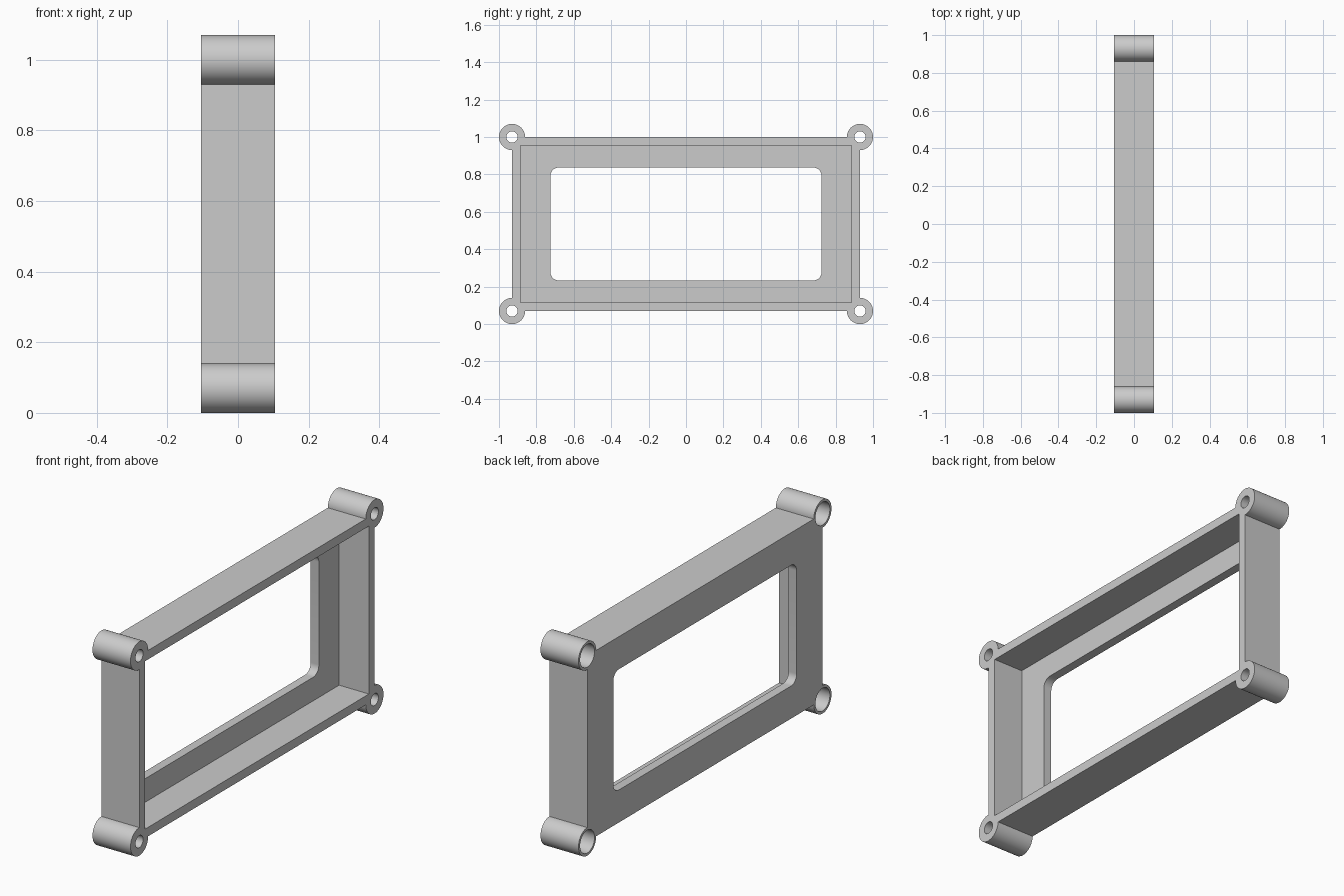
import bpy, bmesh
from math import cos, sin, radians

old = bpy.data.objects.get("Cube")
if old:
    bpy.data.objects.remove(old, do_unlink=True)

grey = bpy.data.materials.new("light grey")
grey.use_nodes = True
grey.diffuse_color = (0.6, 0.6, 0.6, 1)
grey.node_tree.nodes["Principled BSDF"].inputs["Base Color"].default_value = (0.6, 0.6, 0.6, 1)

MID_Z = 0.535
DEPTH = 0.105            # half depth along x
CORNER_Y, CORNER_Z = 0.93, 0.465


def arc(cy, cz, radius, middle, span, steps):
    """Points around a centre in the y-z plane, anticlockwise."""
    angles = [radians(middle + span * (i / steps - 0.5)) for i in range(steps + 1)]
    return [(cy + radius * cos(a), cz + radius * sin(a)) for a in angles]


def corner_loop(half_y, half_z, radius, span, steps):
    """Rectangle outline with an arc centred on each corner."""
    points = []
    for k, (sy, sz) in enumerate([(1, 1), (-1, 1), (-1, -1), (1, -1)]):
        points += arc(sy * half_y, sz * half_z, radius, 45 + 90 * k, span, steps)
    return points


def prism(name, outline, x0, x1):
    """Extrude a y-z outline from x0 to x1."""
    bm = bmesh.new()
    base = bm.faces.new([bm.verts.new((x0, y, z + MID_Z)) for y, z in outline])
    grown = bmesh.ops.extrude_face_region(bm, geom=[base])["geom"]
    verts = [g for g in grown if isinstance(g, bmesh.types.BMVert)]
    bmesh.ops.translate(bm, verts=verts, vec=(x1 - x0, 0, 0))
    bmesh.ops.recalc_face_normals(bm, faces=bm.faces)
    mesh = bpy.data.meshes.new(name)
    bm.to_mesh(mesh)
    bm.free()
    mesh.materials.append(grey)
    obj = bpy.data.objects.new(name, mesh)
    bpy.context.collection.objects.link(obj)
    return obj


def circle(cy, cz, radius):
    return arc(cy, cz, radius, 0, 360, 48)[:-1]


# Frame with a round boss on every corner
frame = prism("bezel_frame", corner_loop(CORNER_Y, CORNER_Z, 0.07, 270, 48), -DEPTH, DEPTH)

# Open cavity and rounded window
cavity = [(0.885, 0.42), (-0.885, 0.42), (-0.885, -0.42), (0.885, -0.42)]
cutters = [
    prism("cavity_cutter", cavity, -0.06, 0.2),
    prism("window_cutter", corner_loop(0.68, 0.257, 0.045, 90, 10), -0.2, 0.0),
]

# Screw holes, widened from the plate side
for sy in (-1, 1):
    for sz in (-1, 1):
        y, z = sy * CORNER_Y, sz * CORNER_Z
        cutters.append(prism("bore_cutter", circle(y, z, 0.057), -0.2, 0.06))
        cutters.append(prism("screw_hole_cutter", circle(y, z, 0.03), -0.2, 0.2))

bpy.ops.object.select_all(action="DESELECT")
frame.select_set(True)
bpy.context.view_layer.objects.active = frame
for cutter in cutters:
    cutter.hide_render = True
    mod = frame.modifiers.new("cut", "BOOLEAN")
    mod.operation = "DIFFERENCE"
    mod.solver = "EXACT"
    mod.object = cutter
    bpy.ops.object.modifier_apply(modifier=mod.name)
    bpy.data.objects.remove(cutter, do_unlink=True)

bpy.ops.object.shade_smooth_by_angle(angle=radians(30))
